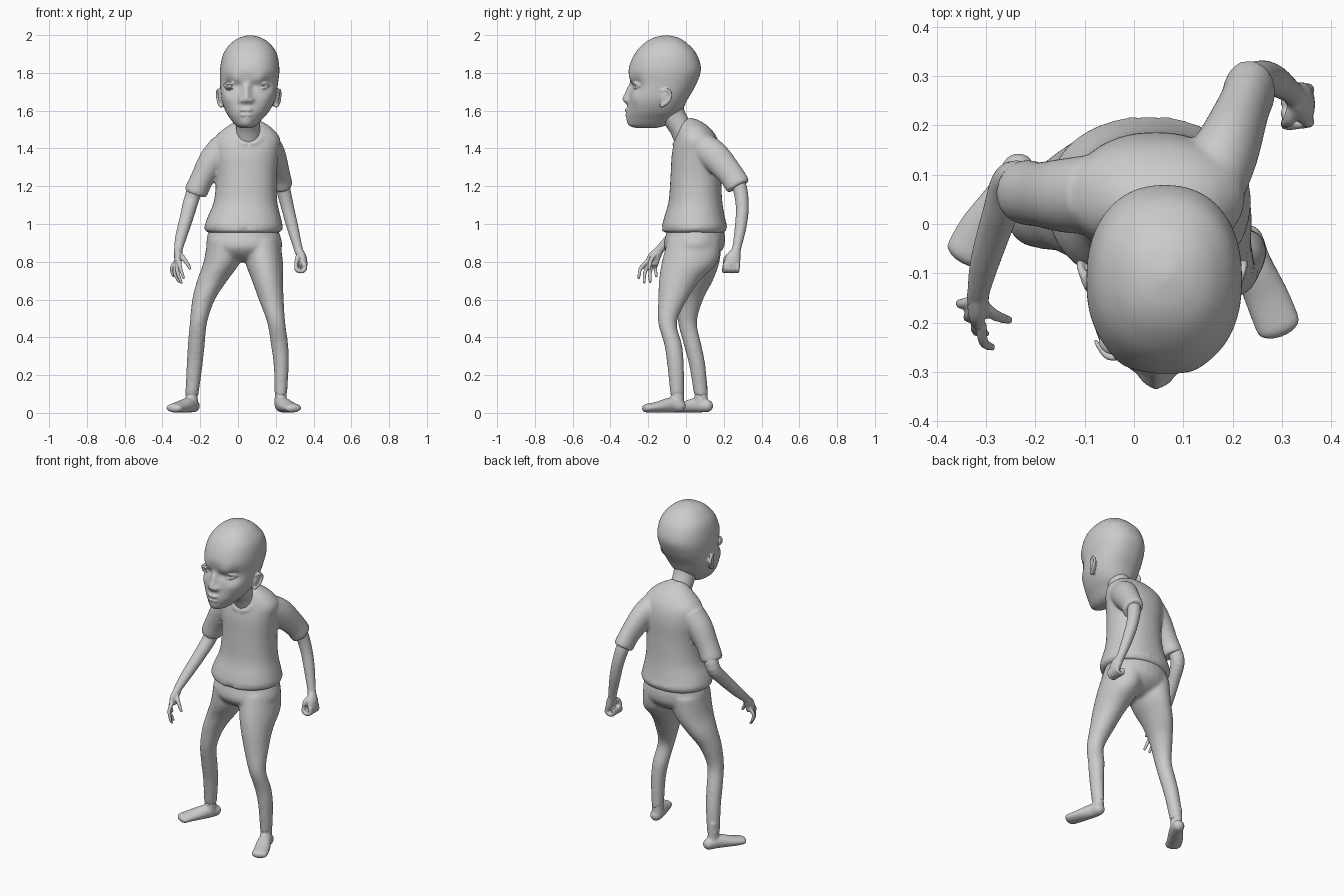
import bpy, bmesh, math
from mathutils import Vector


def smooth_path(pts, n):
    """Catmull-Rom through tuples of any length."""
    out = []
    for i in range(len(pts) - 1):
        p = [pts[max(0, min(len(pts) - 1, i + k))] for k in (-1, 0, 1, 2)]
        for s in range(n):
            t = s / n
            out.append([0.5 * (2 * b + (c - a) * t + (2 * a - 5 * b + 4 * c - d) * t * t
                               + (3 * b - a - 3 * c + d) * t ** 3) for a, b, c, d in zip(*p)])
    return out + [list(pts[-1])]


def tube(bm, pts, flat=False, rounded=True, power=2.0, sides=28, n=5):
    """Closed loft through (x, y, z, radius_a, radius_b) stations."""
    pts = [p if len(p) == 5 else (*p, p[3]) for p in pts]
    path = smooth_path(pts, n)
    rings = []
    for i, p in enumerate(path):
        a, b = path[max(0, i - 1)], path[min(len(path) - 1, i + 1)]
        t = (Vector(b[:3]) - Vector(a[:3])).normalized()
        if flat:
            t = Vector((0, 0, math.copysign(1, t.z)))
        rings.append((Vector(p[:3]), t, p[3], p[4]))
    if rounded:
        def dome(ring, sign):
            c, t, ra, rb = ring
            return [(c + t * sign * min(ra, rb) * math.sin(k), t, ra * math.cos(k), rb * math.cos(k))
                    for k in (0.5, 1.0, 1.4)]
        rings = dome(rings[0], -1)[::-1] + rings + dome(rings[-1], 1)
    loops, made = [], []
    for c, t, ra, rb in rings:
        u = Vector((1, 0, 0))
        u = (u - t * u.dot(t)).normalized()
        w = t.cross(u)
        loop = []
        for k in range(sides):
            q = 2 * math.pi * k / sides
            cu, sw = math.cos(q), math.sin(q)
            cu = math.copysign(abs(cu) ** (2 / power), cu)
            sw = math.copysign(abs(sw) ** (2 / power), sw)
            loop.append(bm.verts.new(c + u * ra * cu + w * rb * sw))
        loops.append(loop)
        made += loop
    for a, b in zip(loops, loops[1:]):
        for k in range(sides):
            j = (k + 1) % sides
            bm.faces.new((a[k], a[j], b[j], b[k]))
    bm.faces.new(loops[0][::-1])
    bm.faces.new(loops[-1])
    return made


def finish(name, bm, voxel=0.008, smooth=3):
    """Fuse all overlapping closed shells into one smooth skin."""
    bmesh.ops.recalc_face_normals(bm, faces=bm.faces)
    me = bpy.data.meshes.new(name)
    bm.to_mesh(me)
    bm.free()
    for f in me.polygons:
        f.use_smooth = True
    ob = bpy.data.objects.new(name, me)
    bpy.context.collection.objects.link(ob)
    if voxel:
        r = ob.modifiers.new("fuse", 'REMESH')
        r.mode, r.voxel_size, r.use_smooth_shade = 'VOXEL', voxel, True
    if smooth:
        s = ob.modifiers.new("soften", 'SMOOTH')
        s.factor, s.iterations = 0.5, smooth
    return ob


# trousers: pelvis and two legs
bm = bmesh.new()
tube(bm, [(.03, .045, 1.01, .165, .135), (.03, .05, .95, .19, .155), (.034, .042, .88, .2, .16),
          (.03, .04, .83, .16, .12), (.03, .04, .80, .06, .06)], flat=True, rounded=False)
tube(bm, [(.12, .045, .92, .1, .14), (.138, .02, .80, .1, .148), (.156, -.035, .70, .082, .108),
          (.176, -.07, .60, .066, .077), (.202, -.098, .48, .048, .05), (.22, -.068, .36, .046, .047),
          (.229, -.055, .25, .04, .044), (.226, -.046, .09, .033, .037)], flat=True, rounded=False)
tube(bm, [(-.062, .05, .92, .1, .14), (-.085, .048, .80, .097, .13), (-.137, .042, .70, .08, .1),
          (-.182, .02, .60, .06, .071), (-.209, .008, .48, .046, .05), (-.221, .035, .36, .045, .047),
          (-.23, .06, .25, .042, .043), (-.245, .08, .09, .035, .037)], flat=True, rounded=False)
finish("trousers", bm, 0.01, 6)

# feet with ankles
feet = {"left_foot": ((.226, -.046), [(.23, -.035, .037, .034, .034), (.24, -.08, .042, .039, .04),
                                      (.27, -.15, .031, .045, .029), (.293, -.207, .025, .046, .023)]),
        "right_foot": ((-.245, .08), [(-.235, .11, .037, .034, .034), (-.26, .06, .042, .039, .04),
                                      (-.31, -.01, .031, .045, .029), (-.338, -.06, .025, .046, .023)])}
for name, ((ax, ay), sole) in feet.items():
    bm = bmesh.new()
    tube(bm, sole)
    tube(bm, [(ax, ay, .16, .03, .033), (ax, ay, .1, .031, .034), (ax, ay, .045, .034, .037)])
    finish(name, bm, 0.006, 4)

# shirt: torso with flared hem, two sleeves
bm = bmesh.new()
tube(bm, [(.03, .045, .955, .192, .16), (.03, .045, .985, .206, .172), (.032, .045, 1.03, .196, .162),
          (.04, .05, 1.12, .168, .142), (.044, .052, 1.25, .16, .134), (.044, .055, 1.37, .172, .13),
          (.048, .055, 1.45, .175, .112), (.055, .045, 1.505, .128, .085), (.056, .03, 1.54, .075, .055),
          (.056, .025, 1.555, .04, .03)], flat=True, rounded=False, power=2.2, sides=40)
tube(bm, [(.15, .08, 1.41, .078), (.188, .15, 1.36, .066, .08), (.222, .235, 1.265, .053, .068),
          (.234, .268, 1.215, .053, .067), (.238, .278, 1.198, .05, .064)], rounded=False)
tube(bm, [(-.075, .06, 1.40, .082), (-.135, .058, 1.335, .074, .076), (-.19, .06, 1.24, .062, .066),
          (-.218, .064, 1.18, .062, .066), (-.226, .066, 1.16, .058, .062)], rounded=False)
# hem roll and neckband
for cx, cy, cz, ra, rb, slope, r in ((.03, .045, .978, .198, .164, .05, .012),
                                     (.055, -.016, 1.487, .078, .045, 1.5, .013)):
    for half in (0, math.pi):
        tube(bm, [(cx + ra * math.cos(q), cy + rb * math.sin(q), cz + slope * rb * math.sin(q), r)
                  for q in (half + math.pi * k / 10 for k in range(11))], sides=10, n=2)
finish("shirt", bm, 0.008, 5)

# left arm with closed fist
bm = bmesh.new()
tube(bm, [(.222, .25, 1.26, .04), (.238, .285, 1.19, .038), (.262, .298, 1.09, .034),
          (.287, .29, .99, .031), (.316, .27, .88, .024), (.325, .262, .85, .024)])
tube(bm, [(.324, .264, .855, .022, .026), (.338, .25, .82, .026, .04), (.346, .242, .785, .022, .042)])
for k in range(4):
    y = .207 + .022 * k
    tube(bm, [(.352, y, .785, .0125), (.353, y, .762, .0125), (.335, y - .003, .75, .0125),
              (.312, y - .005, .758, .0125), (.308, y - .003, .78, .011)], sides=10)
tube(bm, [(.325, .24, .84, .014), (.315, .212, .82, .013), (.308, .205, .79, .011)], sides=10)
finish("left_arm", bm, 0.005, 3)

# right arm with open hand
bm = bmesh.new()
tube(bm, [(-.205, .065, 1.25, .042), (-.246, .088, 1.13, .04), (-.272, .02, 1.035, .036),
          (-.302, -.075, .93, .03), (-.315, -.135, .87, .023), (-.317, -.15, .845, .023)])
tube(bm, [(-.316, -.142, .86, .02, .024), (-.318, -.168, .825, .02, .034), (-.319, -.18, .795, .016, .036)])
for base, mid, tip in (((-.31, -.207), (-.305, -.24, .765), (-.288, -.25, .715)),
                       ((-.318, -.192), (-.32, -.217, .745), (-.3, -.222, .69)),
                       ((-.325, -.175), (-.336, -.19, .745), (-.312, -.19, .693)),
                       ((-.33, -.158), (-.352, -.162, .765), (-.342, -.157, .725))):
    tube(bm, [(*base, .80, .012), (*mid, .0105), (*tip, .008)], sides=10)
tube(bm, [(-.308, -.165, .84, .014), (-.282, -.185, .81, .012), (-.254, -.195, .765, .009)], sides=10)
finish("right_arm", bm, 0.005, 3)

# neck
bm = bmesh.new()
tube(bm, [(.054, .0, 1.44, .07, .06), (.054, -.03, 1.51, .064, .06), (.054, -.07, 1.58, .066, .066),
          (.054, -.09, 1.65, .08, .075)])
finish("neck", bm, 0.008, 3)

# head shell
bm = bmesh.new()
skull = tube(bm, [(.042, -.21, 1.508, .025, .05), (.042, -.20, 1.522, .054, .092), (.045, -.182, 1.56, .088, .12),
                  (.05, -.163, 1.60, .117, .141), (.055, -.145, 1.66, .142, .154), (.058, -.12, 1.74, .153, .174),
                  (.062, -.112, 1.82, .157, .191), (.064, -.108, 1.90, .142, .164), (.065, -.108, 1.955, .104, .116),
                  (.065, -.106, 1.985, .06, .068), (.065, -.105, 1.999, .012, .012)],
             flat=True, rounded=False, power=2.25, sides=120, n=12)
# facial forms pressed in and pulled out: (centre, radius, push)
MID, EYE = .044, .09
bumps = [((MID, -.295, 1.72), .022, (0, -.016, 0)), ((MID, -.30, 1.69), .024, (0, -.02, 0)),
         ((MID, -.30, 1.662), .024, (0, -.03, -.004)), ((MID, -.305, 1.59), .05, (0, -.012, 0)),
         ((MID, -.29, 1.535), .035, (0, -.01, 0))]
for s in (-1, 1):
    bumps += [((MID + s * EYE, -.25, 1.732), .042, (0, .026, 0)),
              ((MID + s * .04, -.29, 1.73), .022, (0, .012, 0)),
              ((MID + s * .075, -.28, 1.772), .035, (0, -.01, -.004)),
              ((MID + s * .027, -.30, 1.655), .015, (0, -.016, 0)),
              ((MID + s * .09, -.25, 1.672), .04, (s * .004, -.008, 0))]
for v in skull:
    start = v.co.copy()
    for c, r, push in bumps:
        v.co += Vector(push) * math.exp(-(start - Vector(c)).length_squared / r ** 2)
# ears, eyelids
for s in (-1, 1):
    ex = .057 + s * .148
    tube(bm, [(ex - s * .008, -.125, 1.63, .012, .012), (ex, -.115, 1.66, .012, .024),
              (ex + s * .004, -.105, 1.69, .012, .026)], sides=16)
    tube(bm, [(ex, -.13, 1.625, .01), (ex + s * .012, -.098, 1.645, .009), (ex + s * .018, -.08, 1.68, .008),
              (ex + s * .016, -.095, 1.708, .008), (ex + s * .006, -.125, 1.705, .007)], sides=10)
    cx = MID + s * EYE
    for lift, r in ((.012, .008), (-.011, .006)):
        tube(bm, [(cx - s * .03, -.252, 1.729, .005), (cx - s * .012, -.27, 1.732 + lift, r),
                  (cx + s * .01, -.266, 1.732 + lift, r), (cx + s * .032, -.238, 1.736, .005)], sides=10)
# lips, slightly parted
for z, dz, r, y in ((1.604, -.008, .009, -.316), (1.577, .012, .0095, -.312)):
    tube(bm, [(MID - .043, y + .027, z + dz, .004), (MID - .022, y + .004, z, r), (MID, y, z + dz * .15, r),
              (MID + .022, y + .004, z, r), (MID + .043, y + .027, z + dz, .004)], sides=10)
finish("head", bm, 0.005, 3)

# eyeballs
for s, name in ((-1, "right_eye"), (1, "left_eye")):
    bm = bmesh.new()
    bmesh.ops.create_uvsphere(bm, u_segments=24, v_segments=14, radius=.026)
    bmesh.ops.translate(bm, verts=bm.verts, vec=(MID + s * EYE, -.243, 1.732))
    finish(name, bm, 0, 0)
